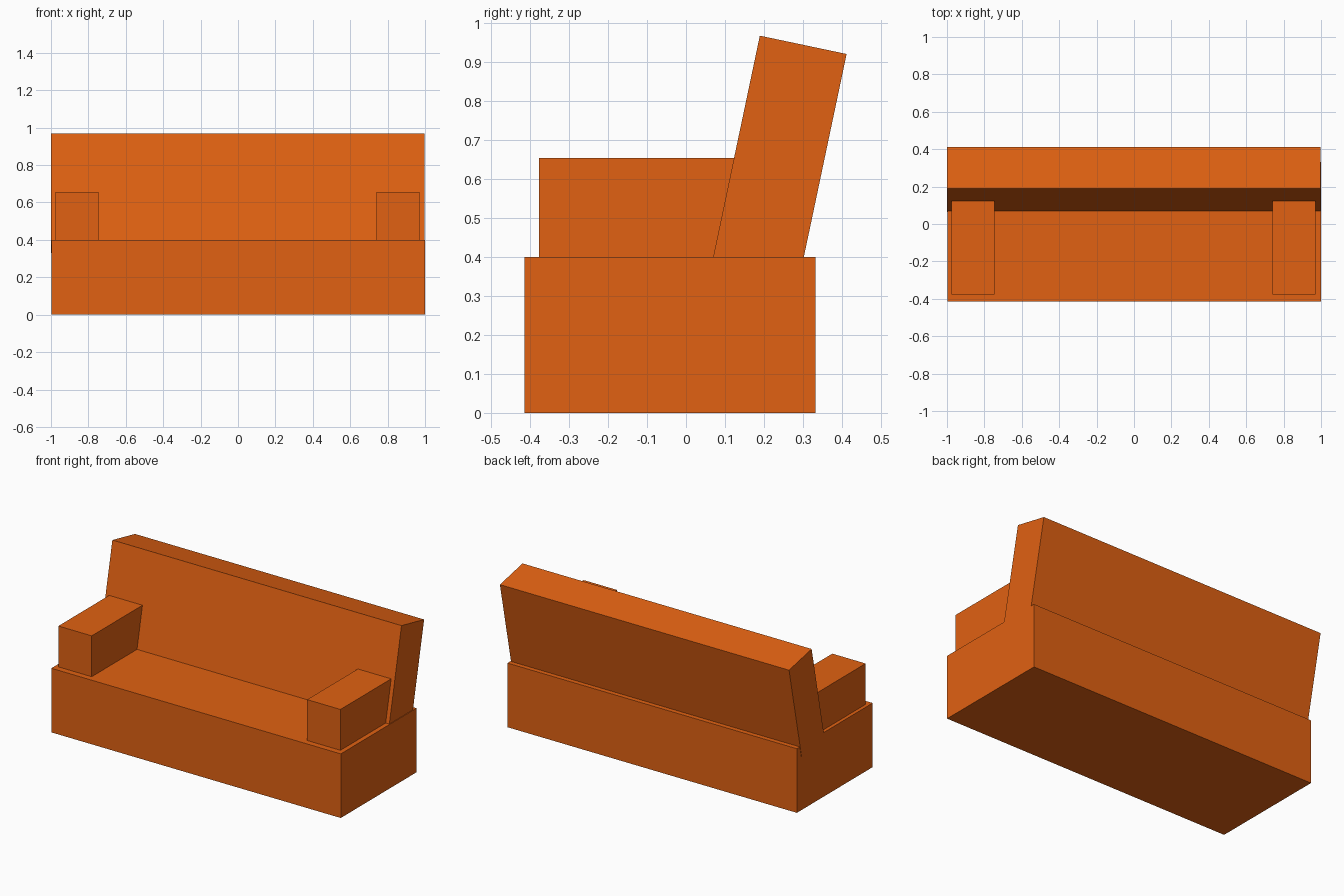
import bpy
from math import radians

if "Cube" in bpy.data.objects:
    bpy.data.objects.remove(bpy.data.objects["Cube"])

orange = bpy.data.materials.new("orange_fabric")
orange.diffuse_color = (0.75, 0.12, 0.006, 1.0)
orange.use_nodes = True
orange.node_tree.nodes["Principled BSDF"].inputs["Base Color"].default_value = orange.diffuse_color


def box(name, centre, size, tilt=0.0):
    """Upholstered block, optionally leaning backwards by tilt degrees."""
    bpy.ops.mesh.primitive_cube_add(size=1, location=centre,
                                    rotation=(radians(-tilt), 0, 0))
    ob = bpy.context.object
    ob.name = name
    ob.scale = size
    bpy.ops.object.transform_apply(location=False, rotation=False, scale=True)
    ob.data.materials.append(orange)
    return ob


# Seat block standing on the floor
box("seat", (0.001, -0.0415, 0.2), (1.998, 0.747, 0.4))

# Leaning backrest, its lower edge sunk into the seat
box("backrest", (-0.002, 0.2386, 0.649), (1.996, 0.2277, 0.605), tilt=11.9)

# Armrests, running back into the backrest
for name, x in (("left_armrest", -0.861), ("right_armrest", 0.856)):
    box(name, (x, -0.0925, 0.5175), (0.23, 0.569, 0.275))
